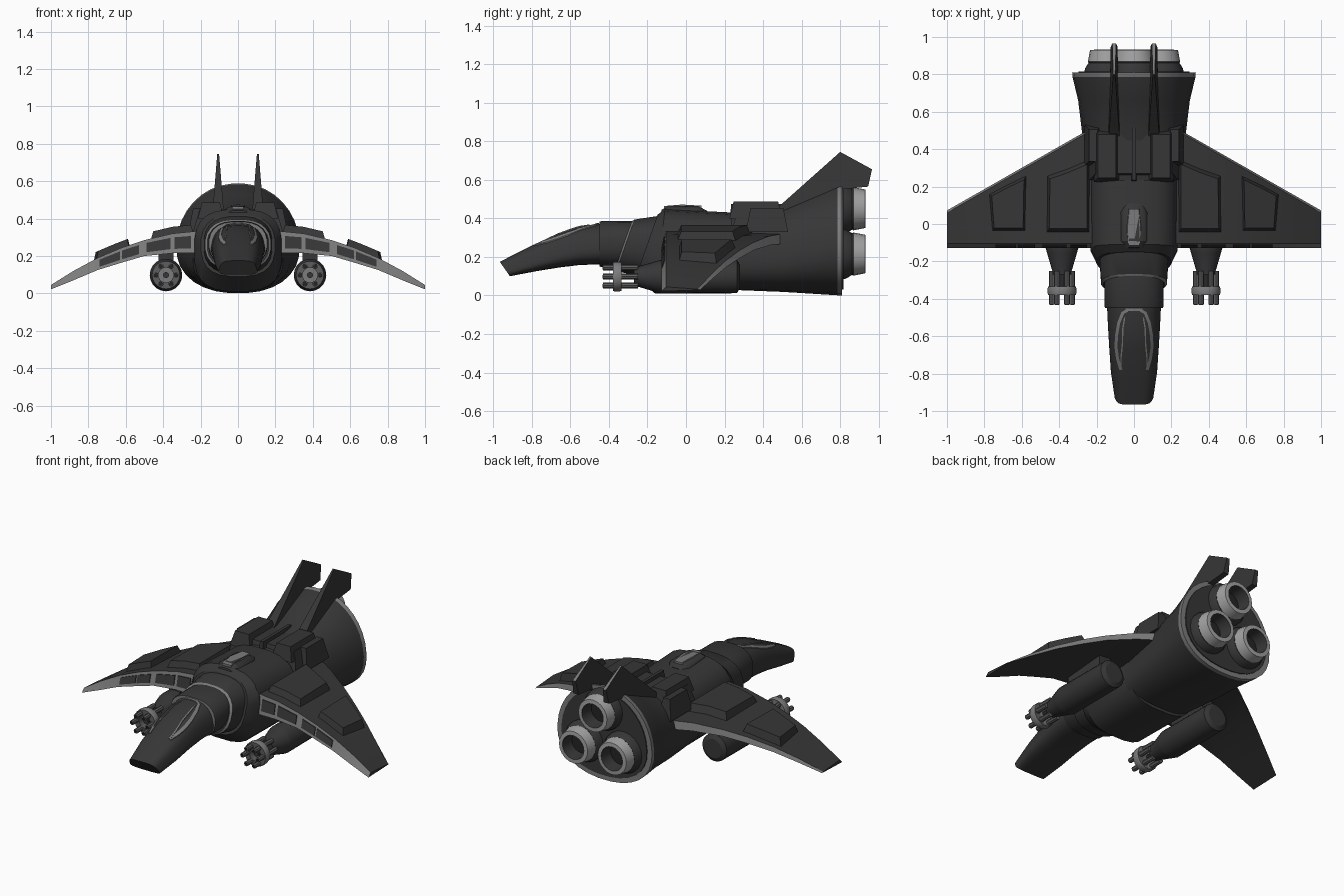
import bpy, math
from mathutils import Vector
from mathutils.bvhtree import BVHTree

if "Cube" in bpy.data.objects:
    bpy.data.objects.remove(bpy.data.objects["Cube"])

def material(name, v):
    m = bpy.data.materials.new(name)
    m.diffuse_color = (v, v, v, 1)
    m.use_nodes = True
    m.node_tree.nodes["Principled BSDF"].inputs["Base Color"].default_value = m.diffuse_color
    return m

MATS = [material("dark_hull_grey", 0.037), material("worn_edge_grey", 0.2),
        material("nozzle_light_grey", 0.36), material("barrel_grey", 0.11),
        material("black_recess", 0.018)]
DARK, WORN, LIGHT, BARREL, BLACK = range(5)

def make(name, verts, faces, mats=DARK, mirror=False, angle=30):
    me = bpy.data.meshes.new(name)
    me.from_pydata([tuple(v) for v in verts], [], faces)
    for m in MATS:
        me.materials.append(m)
    for i, p in enumerate(me.polygons):
        p.material_index = mats if isinstance(mats, int) else mats[i]
    ob = bpy.data.objects.new(name, me)
    bpy.context.collection.objects.link(ob)
    bpy.ops.object.select_all(action='DESELECT')
    ob.select_set(True)
    bpy.context.view_layer.objects.active = ob
    bpy.ops.object.mode_set(mode='EDIT')
    bpy.ops.mesh.select_all(action='SELECT')
    bpy.ops.mesh.normals_make_consistent(inside=False)
    bpy.ops.object.mode_set(mode='OBJECT')
    bpy.ops.object.shade_smooth_by_angle(angle=math.radians(angle))
    if mirror:
        ob.modifiers.new("mirror", 'MIRROR')
    return ob

def bridge(rings, n):
    return [(r * n + i, r * n + (i + 1) % n, (r + 1) * n + (i + 1) % n, (r + 1) * n + i)
            for r in range(rings - 1) for i in range(n)]

def loft(name, secs, n=24, segs=None, front=DARK, back=DARK, taper=0.0):
    """Superellipse hull along y; section = y, half width, z low, z high, exponent, shear."""
    verts = []
    for y, hw, zb, zt, e, k in secs:
        for i in range(n):
            a = 2 * math.pi * (i + 0.5) / n
            c, s = [math.copysign(abs(f(a)) ** (2 / e), f(a)) for f in (math.cos, math.sin)]
            h = s * (zt - zb) / 2
            verts.append((hw * c * (1 - taper * s), y + k * h, (zb + zt) / 2 + h))
    r = len(secs)
    faces = bridge(r, n) + [tuple(range(n)), tuple(range((r - 1) * n, r * n))]
    segs = segs or [DARK] * (r - 1)
    return make(name, verts, faces, [m for m in segs for _ in range(n)] + [front, back])

def lathe(name, prof, x, z, segs=None, n=20, mirror=False):
    """Profile of (radius, y) turned round an axis along y."""
    verts = [(x + rad * math.cos(2 * math.pi * i / n), y, z + rad * math.sin(2 * math.pi * i / n))
             for rad, y in prof for i in range(n)]
    r = len(prof)
    faces = bridge(r, n) + [tuple(range(n)), tuple(range((r - 1) * n, r * n))]
    segs = segs or [DARK] * (r - 1)
    return make(name, verts, faces, [m for m in segs for _ in range(n)] + [segs[0], segs[-1]], mirror)

def prism(name, low, high, mats=DARK, mirror=False):
    n = len(low)
    return make(name, low + high, bridge(2, n) + [tuple(range(n)), tuple(range(n, 2 * n))], mats, mirror)

def block(name, x0, x1, y0, y1, z0, z1, ch=0.0, mats=DARK, mirror=False):
    return prism(name, [(x0, y0, z0), (x1, y0, z0), (x1, y1, z0), (x0, y1, z0)],
                 [(x0 + ch, y0 + ch, z1), (x1 - ch, y0 + ch, z1),
                  (x1 - ch, y1 - ch, z1), (x0 + ch, y1 - ch, z1)], mats, mirror)

# Nose, neck, collar and main hull
nose = loft("nose", [(-0.94, .098, .10, .175, 4, -.7), (-.80, .118, .125, .25, 3.5, -.3),
                     (-.66, .128, .145, .325, 3, 0), (-.55, .135, .158, .362, 2.8, 0),
                     (-.42, .142, .162, .374, 2.6, 0)], n=32, taper=.15)
loft("neck", [(-.45, .155, .15, .383, 2.5, 0), (-.44, .16, .147, .387, 2.5, 0),
              (-.27, .16, .145, .388, 2.5, 0)], front=WORN)
loft("collar", [(-.325, .165, .135, .385, 2.5, .35), (-.315, .177, .125, .395, 2.5, .35),
                (-.19, .185, .10, .415, 2.6, .35)], segs=[WORN, DARK])
loft("main_hull", [(-.205, .198, .09, .42, 2.7, .35), (-.135, .235, .01, .45, 2.9, .12),
                   (.235, .24, .01, .432, 2.9, 0)])

# Flared engine shell with worn rim
loft("engine_shell", [(.2, .235, .03, .42, 2.8, 0), (.5, .275, .018, .46, 2.5, 0),
                      (.66, .295, .008, .53, 2.3, 0), (.785, .325, 0, .583, 2.2, 0),
                      (.81, .327, 0, .588, 2.2, 0)],
     n=32, segs=[DARK, DARK, DARK, WORN], back=WORN, taper=.12)
loft("engine_back_plate", [(.78, .295, .03, .56, 2.2, 0), (.816, .295, .03, .56, 2.2, 0)],
     n=32, taper=.12)

# Three nozzles
nozzle = [(.13, .78), (.128, .83), (.108, .862), (.112, .868), (.1, .93), (.075, .932), (.066, .85), (.001, .85)]
nozzle_mats = [DARK, DARK, DARK, LIGHT, LIGHT, DARK, BLACK]
lathe("lower_nozzle", nozzle, .135, .215, nozzle_mats, mirror=True)
lathe("upper_nozzle", nozzle, 0, .45, nozzle_mats)

# Canopy frame strips draped on the nose
tree = BVHTree.FromPolygons([v.co for v in nose.data.vertices],
                            [tuple(p.vertices) for p in nose.data.polygons])

def drape(name, path, width):
    verts = []
    for i, (x, y) in enumerate(path):
        a, b = Vector(path[max(i - 1, 0)]), Vector(path[min(i + 1, len(path) - 1)])
        side = Vector((-(b - a).y, (b - a).x)).normalized() * width / 2
        for w in (side, -side):
            hit = tree.ray_cast(Vector((x + w.x, y + w.y, 1)), Vector((0, 0, -1)))[0]
            z = hit.z if hit else .3
            verts += [(x + w.x, y + w.y, z + .006), (x + w.x, y + w.y, z - .012)]
    rings = [verts[i] for k in range(0, len(verts), 4) for i in (k, k + 2, k + 3, k + 1)]
    make(name, rings, bridge(len(path), 4) + [(0, 1, 2, 3), tuple(range(len(rings) - 4, len(rings)))],
         WORN, True)

drape("canopy_side_frame", [(.035, -.462), (.06, -.475), (.082, -.53), (.094, -.6), (.096, -.66),
                            (.088, -.72), (.07, -.78)], .016)
drape("canopy_inner_frame", [(.05, -.5), (.06, -.56), (.062, -.64), (.07, -.72), (.07, -.78)], .007)
drape("canopy_hoop", [(.0, -.458), (.045, -.46)], .014)

# Dorsal hatch with light window
loft("dorsal_hatch", [(-.135, .06, .36, .445, 3, .2), (-.09, .075, .36, .468, 3, 0),
                      (.06, .075, .36, .466, 3, 0), (.11, .055, .36, .44, 3, 0)], n=16)
prism("dorsal_window", [(-.03, -.115, .45), (.03, -.115, .45), (.04, -.02, .46), (.03, .08, .455), (-.03, .08, .455), (-.04, -.02, .46)],
      [(-.03, -.115, .464), (.03, -.115, .464), (.036, -.02, .472), (.025, .08, .466), (-.025, .08, .466), (-.036, -.02, .472)], WORN)

# Upper rear deck blocks
block("rear_deck", -.24, .24, .235, .52, .33, .452, .035)
block("deck_box", .075, .215, .225, .50, .40, .487, .022, mirror=True)
block("shoulder_box", .17, .265, .31, .53, .33, .455, .025, mirror=True)
block("deck_spine", -.014, .014, .23, .52, .42, .474, .004)
block("deck_box_scuff", .2, .222, .34, .47, .44, .452, .004, WORN, True)

# Curved, forward-swept wings: x, z top, z bottom
SPAN = [(.2, .335, .215), (.35, .32, .215), (.5, .285, .2), (.62, .245, .165),
        (.75, .19, .125), (.88, .12, .07), (1.0, .045, .022)]

def wing_z(x, k=1):
    for a, b in zip(SPAN, SPAN[1:]):
        if x <= b[0]:
            return a[k] + (b[k] - a[k]) * (x - a[0]) / (b[0] - a[0])
    return SPAN[-1][k]

verts = []
for x, zt, zb in SPAN:
    te = .5 - (x - .25) * .57
    verts += [(x, -.105, zt), (x, te - .012, zt - .012), (x, te, (zt + zb) / 2 - .005), (x, -.128, zb)]
n = len(SPAN)
make("wing", verts, bridge(n, 4) + [(0, 1, 2, 3), tuple(range(4 * n - 4, 4 * n))],
     [DARK, WORN, DARK, WORN] * (n - 1) + [DARK, DARK], True)

# Raised wing panels
def wing_panel(name, pts):
    c = sum((Vector(p) for p in pts), Vector((0, 0))) / len(pts)
    top = [c + (Vector(p) - c) * .86 for p in pts]
    prism(name, [(x, y, wing_z(x) - .02) for x, y in pts],
          [(p.x, p.y, wing_z(p.x) + .036) for p in top], DARK, True)

wing_panel("inner_wing_panel", [(.235, -.05), (.35, -.05), (.47, -.05), (.465, .26), (.35, .30), (.235, .35)])
wing_panel("outer_wing_panel", [(.58, -.04), (.66, -.04), (.76, -.04), (.775, .16), (.68, .21), (.575, .26)])

# Dark recess plates on the wing's leading edge
def edge_plate(name, x0, x1, m):
    pts = []
    for x, f in ((x0, .22), (x1, .22), (x1, .8), (x0, .8)):
        zb, zt = wing_z(x, 2), wing_z(x)
        pts.append((x, -.128 + .023 * f, zb + (zt - zb) * f))
    prism(name, pts, [(x, y - .005, z) for x, y, z in pts], m, True)

for i, (a, b) in enumerate([(.25, .34), (.36, .49), (.53, .62), (.63, .74)]):
    edge_plate("leading_edge_recess_%d" % (i + 1), a, b, DARK)

# Twin tail fins, thinning towards the top
outline = [(.42, .36), (.42, .41), (.48, .46), (.8, .745), (.965, .655), (.945, .565), (.8, .55), (.6, .42)]
def fin_side(s):
    return [(.106 + s * max(.005, .03 * (.77 - z) / .33), y, z) for y, z in outline]
prism("tail_fin", fin_side(-1), fin_side(1), [DARK, DARK, DARK, WORN] + [DARK] * 6, True)

# Gun pods, pylons and rotary barrels
GX, GZ = .385, .098
lathe("gun_pod", [(.06, .28), (.085, .265), (.087, -.13), (.08, -.155), (.052, -.25), (.05, -.27), (.001, -.27)],
      GX, GZ, mirror=True)
block("gun_pylon", .345, .425, -.08, .2, .15, .25, mirror=True)
lathe("barrel_ring", [(.074, -.335), (.077, -.345), (.077, -.37), (.074, -.38), (.04, -.38), (.04, -.335), (.074, -.335)],
      GX, GZ, [WORN, WORN, WORN, BARREL, BARREL, BARREL], mirror=True).data
lathe("barrel_core", [(.016, -.26), (.016, -.37), (.001, -.37)], GX, GZ, n=10, mirror=True)
for i in range(6):
    a = math.pi * i / 3
    lathe("gun_barrel_%d" % (i + 1), [(.015, -.25), (.015, -.43), (.009, -.432), (.009, -.40), (.001, -.40)],
          GX + .054 * math.cos(a), GZ + .054 * math.sin(a), [BARREL, WORN, BLACK, BLACK], 8, True)
